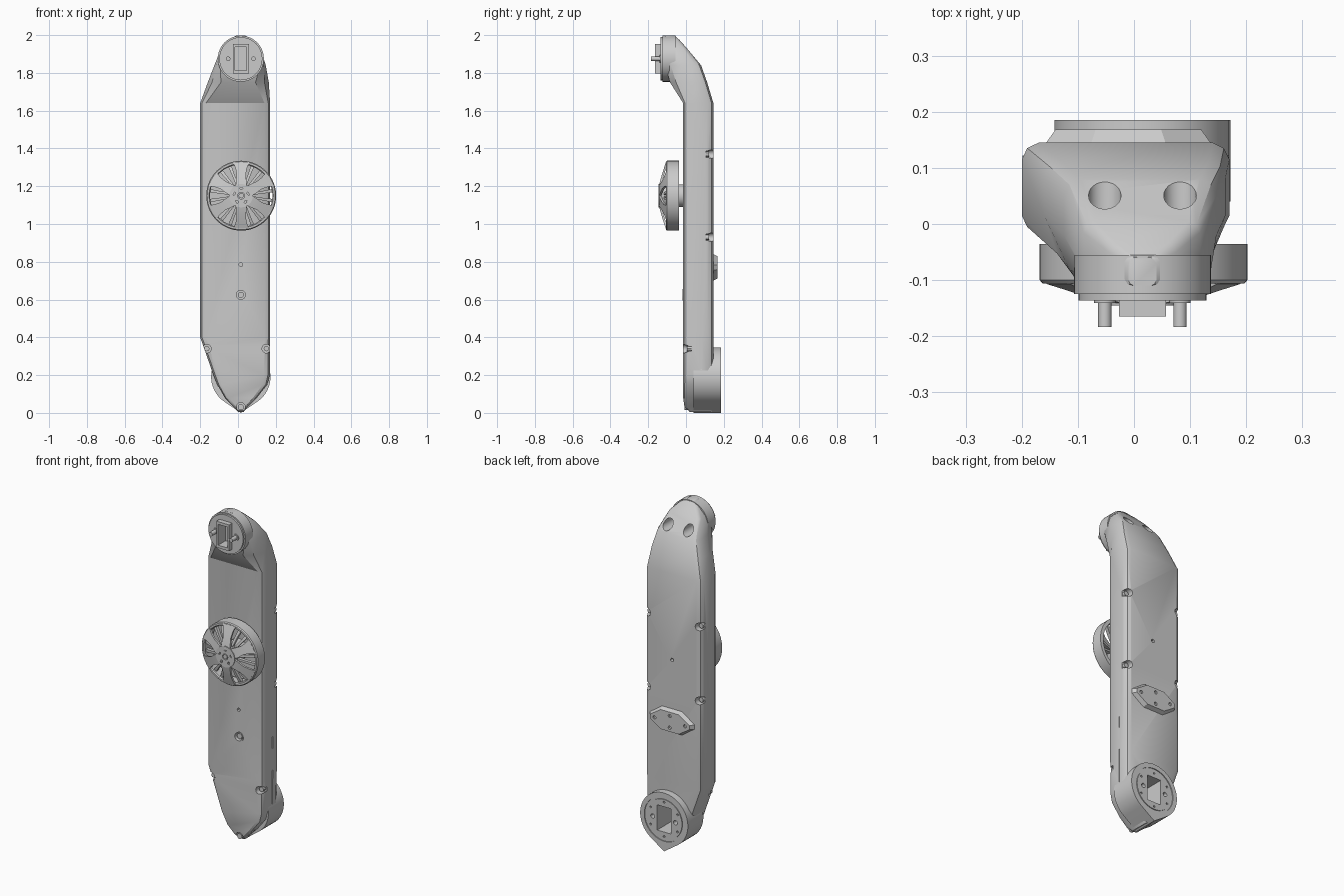
import bpy, bmesh, math
from mathutils import Vector

old = bpy.data.objects.get("Cube")
if old:
    bpy.data.objects.remove(old, do_unlink=True)

GREY = (0.6, 0.6, 0.6, 1)
mat = bpy.data.materials.new("plain grey")
mat.use_nodes = True
mat.diffuse_color = GREY
mat.node_tree.nodes["Principled BSDF"].inputs["Base Color"].default_value = GREY

CX = 0.015            # shared centre line of sockets and screws
HEAD_Z, WHEEL_Z, FOOT_Z = 1.875, 1.15, 0.19


def circle(x, z, r, n=24, start=0, end=360):
    full = end - start == 360
    steps = n if full else n - 1
    angles = [math.radians(start + (end - start) * i / steps) for i in range(n)]
    return [(x + r * math.cos(a), z + r * math.sin(a)) for a in angles]


def rect(x, z, hx, hz):
    return [(x - hx, z - hz), (x + hx, z - hz), (x + hx, z + hz), (x - hx, z + hz)]


def loft(bm, loops, caps=True):
    rows = [[bm.verts.new(p) for p in loop] for loop in loops]
    n = len(rows[0])
    for a, b in zip(rows, rows[1:]):
        for i in range(n):
            j = (i + 1) % n
            bm.faces.new((a[i], a[j], b[j], b[i]))
    if caps:
        bm.faces.new(rows[0])
        bm.faces.new(rows[-1])


def prism(bm, pts, y0, y1, pts_end=None):
    loft(bm, [[(x, y0, z) for x, z in pts], [(x, y1, z) for x, z in pts_end or pts]])


def cyl(bm, x, z, r, y0, y1, n=24):
    prism(bm, circle(x, z, r, n), y0, y1)


def ring(bm, x, z, profile, n=48):
    # closed (radius, y) profile turned about the y axis
    loops = [[(px, y, pz) for px, pz in circle(x, z, r, n)] for r, y in profile]
    loft(bm, loops + loops[:1], caps=False)
    bmesh.ops.remove_doubles(bm, verts=bm.verts, dist=1e-5)


def finish(name, bm, smooth=30):
    bmesh.ops.recalc_face_normals(bm, faces=bm.faces)
    me = bpy.data.meshes.new(name)
    bm.to_mesh(me)
    bm.free()
    me.materials.append(mat)
    ob = bpy.data.objects.new(name, me)
    bpy.context.collection.objects.link(ob)
    bpy.ops.object.select_all(action="DESELECT")
    ob.select_set(True)
    bpy.context.view_layer.objects.active = ob
    bpy.ops.object.shade_smooth_by_angle(angle=math.radians(smooth))
    return ob


def cut(ob, bm):
    cutter = finish("cutter", bm)
    cutter.hide_render = True
    mod = ob.modifiers.new("cut", "BOOLEAN")
    mod.operation, mod.solver, mod.object = "DIFFERENCE", "EXACT", cutter
    mod.use_self = True
    bpy.ops.object.select_all(action="DESELECT")
    ob.select_set(True)
    bpy.context.view_layer.objects.active = ob
    bpy.ops.object.modifier_apply(modifier=mod.name)
    bpy.data.objects.remove(cutter, do_unlink=True)
    bpy.ops.object.shade_smooth_by_angle(angle=math.radians(30))


def section(z, xl, xr, yf, yb, inset, depth):
    # rounded slice: soft front corners of given inset and depth, small back corners
    back = min(inset, 0.03)
    corners = [((xl, yf + depth), (xl, yf), (xl + inset, yf)),
               ((xr - inset, yf), (xr, yf), (xr, yf + depth)),
               ((xr, yb - back), (xr, yb), (xr - back, yb)),
               ((xl + back, yb), (xl, yb), (xl, yb - back))]
    loop = []
    for a, c, b in corners:
        a, b, c = Vector(a), Vector(b), Vector(c)
        mid = (a + b) * 0.5
        loop += [a, mid.lerp(c, 0.35), b]
    return [(p.x, p.y, z) for p in loop]


# Body: tapered foot, straight arm, head leaning to the front
bm = bmesh.new()
loft(bm, [section(*row) for row in (
    (0.005, 0.0, 0.03, 0.02, 0.14, 0.01, 0.01),
    (0.03, -0.022, 0.05, -0.008, 0.145, 0.015, 0.015),
    (0.08, -0.07, 0.10, -0.015, 0.145, 0.02, 0.02),
    (0.15, -0.11, 0.155, -0.015, 0.145, 0.025, 0.025),
    (0.20, -0.13, 0.168, -0.015, 0.145, 0.03, 0.03),
    (0.40, -0.20, 0.17, -0.015, 0.145, 0.03, 0.03),
    (1.64, -0.20, 0.17, -0.015, 0.145, 0.03, 0.03),
    (1.75, -0.16, 0.163, -0.085, 0.112, 0.07, 0.10),
    (1.84, -0.125, 0.147, -0.11, 0.08, 0.03, 0.09),
    (1.93, -0.09, 0.118, -0.11, 0.005, 0.02, 0.03),
    (1.975, -0.045, 0.075, -0.11, -0.035, 0.015, 0.015),
    (1.997, -0.01, 0.04, -0.11, -0.06, 0.01, 0.01))])
body = finish("body", bm)

# Screw recesses, pin access holes, sockets and side slots in the body
screws = bmesh.new()
bm = bmesh.new()
for x in (-0.185, 0.155):
    for z in (0.93, 1.37):
        cyl(bm, x, z, 0.023, 0.105, 0.2)
        cyl(screws, x, z, 0.014, 0.10, 0.122, 12)
for x in (-0.165, 0.15):
    cyl(bm, x, 0.34, 0.023, -0.1, 0.03)
    cyl(screws, x, 0.34, 0.014, 0.005, 0.04, 12)
for z in (0.03, 0.625):
    cyl(bm, CX, z, 0.024, -0.1, 0.012)
    cyl(screws, CX, z, 0.016, -0.008, 0.03, 12)
cyl(bm, CX, 0.785, 0.01, -0.1, 0.01, 12)
cyl(bm, -0.01, 1.13, 0.01, 0.125, 0.2, 12)
for x in (CX - 0.067, CX + 0.067):
    cyl(bm, x, HEAD_Z, 0.029, -0.06, 0.3)
prism(bm, rect(CX, FOOT_Z, 0.045, 0.075), 0.03, 0.3)
prism(bm, rect(CX, HEAD_Z, 0.03, 0.062), -0.3, -0.085)
for z, h in ((0.33, 0.1), (0.595, 0.035)):
    prism(bm, rect(0.172, z, 0.006, h), 0.077, 0.084)
cut(body, bm)
finish("recessed_screws", screws)

# Body side rims around the front screws
bm = bmesh.new()
ring(bm, CX, 0.625, [(0.024, -0.01), (0.024, -0.018), (0.031, -0.018), (0.031, -0.01)])
finish("screw_collar", bm)

# Foot socket: round face running down to a point
bm = bmesh.new()
prism(bm, circle(CX, FOOT_Z, 0.157, 40, -56, 236) + [(CX, 0.0)], 0.04, 0.185)
foot = finish("foot_socket", bm)
bm = bmesh.new()
prism(bm, rect(CX, FOOT_Z, 0.045, 0.075), 0.03, 0.3)
for side in (-1, 1):
    cyl(bm, CX + side * 0.075, FOOT_Z, 0.013, 0.15, 0.3, 16)
for x, z in circle(CX, FOOT_Z, 0.102, 6, 30, 390):
    cyl(bm, x, z, 0.006, 0.17, 0.3, 10)
cut(foot, bm)
bm = bmesh.new()
ring(bm, CX, FOOT_Z, [(0.118, 0.18), (0.118, 0.2), (0.13, 0.2), (0.13, 0.18)])
cut(foot, bm)

# Head socket: disc with a hollow box plug and two guide pins
bm = bmesh.new()
prism(bm, circle(CX, HEAD_Z, 0.122, 48), -0.055, -0.125)
prism(bm, circle(CX, HEAD_Z, 0.114, 48), -0.12, -0.136)
head = finish("head_disc", bm)
bm = bmesh.new()
prism(bm, rect(CX, HEAD_Z, 0.03, 0.062), -0.3, -0.02)
cut(head, bm)
bm = bmesh.new()
prism(bm, rect(CX, HEAD_Z, 0.042, 0.078), -0.165, -0.09)
plug = finish("head_plug", bm)
bm = bmesh.new()
prism(bm, rect(CX, HEAD_Z, 0.03, 0.062), -0.3, -0.095)
cut(plug, bm)
bm = bmesh.new()
for side in (-1, 1):
    cyl(bm, CX + side * 0.067, HEAD_Z, 0.012, -0.184, -0.1, 16)
    cyl(bm, CX + side * 0.067, HEAD_Z, 0.019, -0.141, -0.1, 16)
finish("guide_pins", bm)

# Back plate: bevelled stretched hexagon with four holes
def hexagon(hx, hz):
    return [(-0.01 + sx * hx, 0.77 + sz * hz) for sx, sz in
            ((-1, -0.2), (-0.45, -1), (0.45, -1), (1, -0.2), (1, 0.2), (0.45, 1), (-0.45, 1), (-1, 0.2))]


bm = bmesh.new()
prism(bm, hexagon(0.15, 0.072), 0.14, 0.168, hexagon(0.13, 0.058))
plate = finish("back_plate", bm)
bm = bmesh.new()
for x, z in ((-0.1, 0), (0.1, 0), (0, -0.035), (0, 0.035)):
    cyl(bm, x - 0.01, 0.77 + z, 0.01, 0.158, 0.3, 12)
cut(plate, bm)

# Wheel: rim barrel
bm = bmesh.new()
ring(bm, CX + 0.002, WHEEL_Z, [(0.165, -0.036), (0.185, -0.036), (0.185, -0.1),
                               (0.18, -0.106), (0.17, -0.106), (0.165, -0.1)], 64)
finish("wheel_rim", bm)

# Wheel: hub with stud holes, and axle
bm = bmesh.new()
cyl(bm, CX + 0.002, WHEEL_Z, 0.062, -0.145, -0.1, 36)
hub = finish("wheel_hub", bm)
bm = bmesh.new()
for x, z in circle(CX + 0.002, WHEEL_Z, 0.042, 5, 90, 450):
    cyl(bm, x, z, 0.009, -0.2, -0.13, 12)
ring(bm, CX + 0.002, WHEEL_Z, [(0.014, -0.2), (0.014, -0.137), (0.018, -0.137), (0.018, -0.2)], 12)
cut(hub, bm)
bm = bmesh.new()
cyl(bm, CX + 0.002, WHEEL_Z, 0.06, -0.11, 0.0, 32)
finish("wheel_axle", bm)


def spoke(bm, degrees, stations, thick):
    # stations give radius, half width and front y along one spoke
    a = math.radians(degrees)
    out, side = Vector((math.cos(a), 0, math.sin(a))), Vector((-math.sin(a), 0, math.cos(a)))
    mid = Vector((CX + 0.002, 0, WHEEL_Z))
    loft(bm, [[mid + out * r + side * w * s + Vector((0, y + d, 0))
               for s, d in ((-1, 0), (1, 0), (1, thick), (-1, thick))] for r, w, y in stations])


# Wheel: six flared spokes with paired ribs between them
bm = bmesh.new()
for k in range(6):
    spoke(bm, 30 + 60 * k, ((0.04, 0.03, -0.145), (0.075, 0.028, -0.138),
                            (0.11, 0.024, -0.128), (0.145, 0.03, -0.117), (0.175, 0.042, -0.107)), 0.012)
    for off in (-9, 9):
        spoke(bm, 60 * k + off, ((0.05, 0.006, -0.12), (0.12, 0.007, -0.105), (0.17, 0.009, -0.09)), 0.02)
finish("wheel_spokes", bm)
